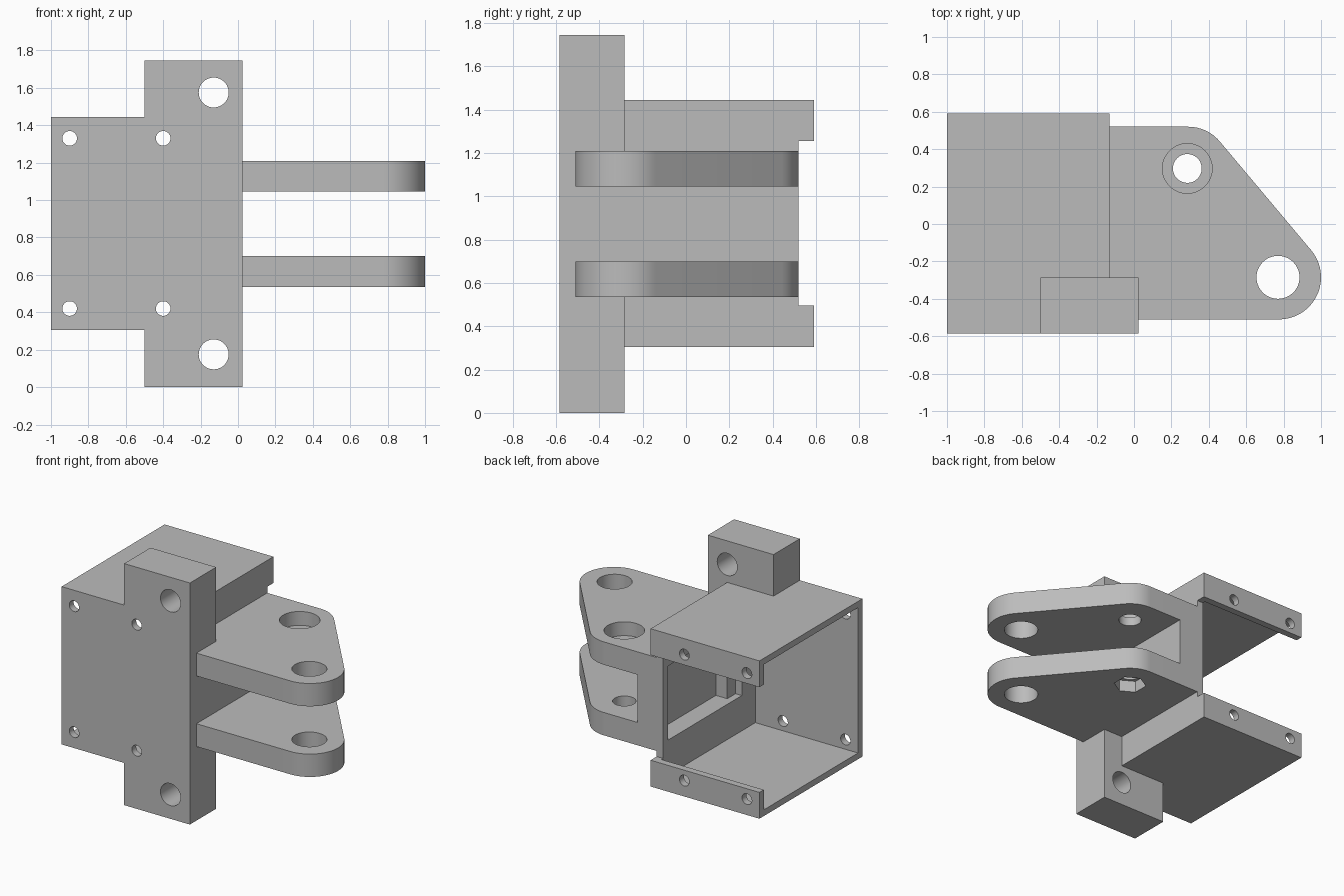
import bpy, bmesh, math
from mathutils import Matrix, Vector

if "Cube" in bpy.data.objects:
    bpy.data.objects.remove(bpy.data.objects["Cube"], do_unlink=True)

grey = bpy.data.materials.new("plain grey")
grey.use_nodes = True
grey.diffuse_color = (0.5, 0.5, 0.5, 1)
grey.node_tree.nodes["Principled BSDF"].inputs["Base Color"].default_value = (0.5, 0.5, 0.5, 1)


def finish(bm, name):
    bmesh.ops.recalc_face_normals(bm, faces=bm.faces)
    mesh = bpy.data.meshes.new(name)
    bm.to_mesh(mesh)
    bm.free()
    mesh.materials.append(grey)
    ob = bpy.data.objects.new(name, mesh)
    bpy.context.collection.objects.link(ob)
    return ob


def box(name, x, y, z):
    bm = bmesh.new()
    bmesh.ops.create_cube(bm, size=1)
    for v in bm.verts:
        v.co = Vector(r[0] if c < 0 else r[1] for c, r in zip(v.co, (x, y, z)))
    return finish(bm, name)


def prism(name, outline, z0, z1):
    bm = bmesh.new()
    face = bm.faces.new([bm.verts.new((x, y, z0)) for x, y in outline])
    up = bmesh.ops.extrude_face_region(bm, geom=[face])["geom"]
    for v in up:
        if isinstance(v, bmesh.types.BMVert):
            v.co.z = z1
    return finish(bm, name)


def arc(cx, cy, r, a0, a1, n):
    angles = [math.radians(a0 + (a1 - a0) * i / n) for i in range(n + 1)]
    return [(cx + r * math.cos(a), cy + r * math.sin(a)) for a in angles]


def upright_pin(x, y, r, z0, z1, sides=48, turn=0):
    return prism("cutter", arc(x, y, r, turn, turn + 360, sides)[:-1], z0, z1)


def cross_pin(x, z, r):
    pin = upright_pin(0, 0, r, -1, 1)
    pin.data.transform(Matrix.Translation((x, 0, z)) @ Matrix.Rotation(math.pi / 2, 4, "X"))
    return pin


def combine(target, tool, operation):
    mod = target.modifiers.new("shape", "BOOLEAN")
    mod.operation, mod.solver, mod.object = operation, "EXACT", tool
    tool.hide_render = True
    bpy.context.view_layer.objects.active = target
    bpy.ops.object.modifier_apply(modifier=mod.name)
    bpy.data.objects.remove(tool, do_unlink=True)


def add(tool):
    combine(body, tool, "UNION")


def cut(tool):
    combine(body, tool, "DIFFERENCE")


# housing block and the web that joins the two arms
body = box("clevis_bracket", (-1, -0.13), (-0.585, 0.59), (0.305, 1.445))
add(box("web", (-0.15, 0.025), (-0.50, 0.52), (0.535, 1.21)))

# pair of tapered arms
slope = 40.5
outline = ([(-0.15, -0.51)] + arc(0.775, -0.285, 0.225, -90, slope, 24)
           + arc(0.29, 0.30, 0.22, slope, 90, 12) + [(-0.15, 0.52)])
for low, high in ((0.535, 0.70), (1.045, 1.21)):
    add(prism("arm", outline, low, high))

# hollow web, then the tall mounting block
cut(box("web_pocket", (-0.25, -0.04), (-0.38, 0.46), (0.605, 1.14)))
add(box("mounting_block", (-0.5, 0.025), (-0.585, -0.285), (0, 1.745)))

# housing interior, window into the web, and open back between the lips
cut(box("interior", (-1.2, -0.18), (-0.535, 0.54), (0.35, 1.40)))
cut(box("window", (-0.25, -0.13), (-0.38, 0.46), (0.605, 1.14)))
cut(box("back_opening", (-1.2, 0), (0.52, 0.8), (0.495, 1.255)))

# pivot hole, bolt hole, bolt head recess and hexagonal nut recess
cut(upright_pin(0.77, -0.285, 0.115, 0.4, 1.4))
cut(upright_pin(0.285, 0.297, 0.077, 0.4, 1.4))
cut(upright_pin(0.285, 0.297, 0.133, 1.11, 1.4))
cut(upright_pin(0.285, 0.297, 0.11, 0.4, 0.62, sides=6, turn=30))

# mounting holes and small screw holes
for z in (0.175, 1.575):
    cut(cross_pin(-0.13, z, 0.08))
for x in (-0.9, -0.4):
    for z in (0.42, 1.33):
        cut(cross_pin(x, z, 0.039))

bpy.ops.object.select_all(action="DESELECT")
body.select_set(True)
bpy.context.view_layer.objects.active = body
bpy.ops.object.shade_smooth_by_angle(angle=math.radians(30))
